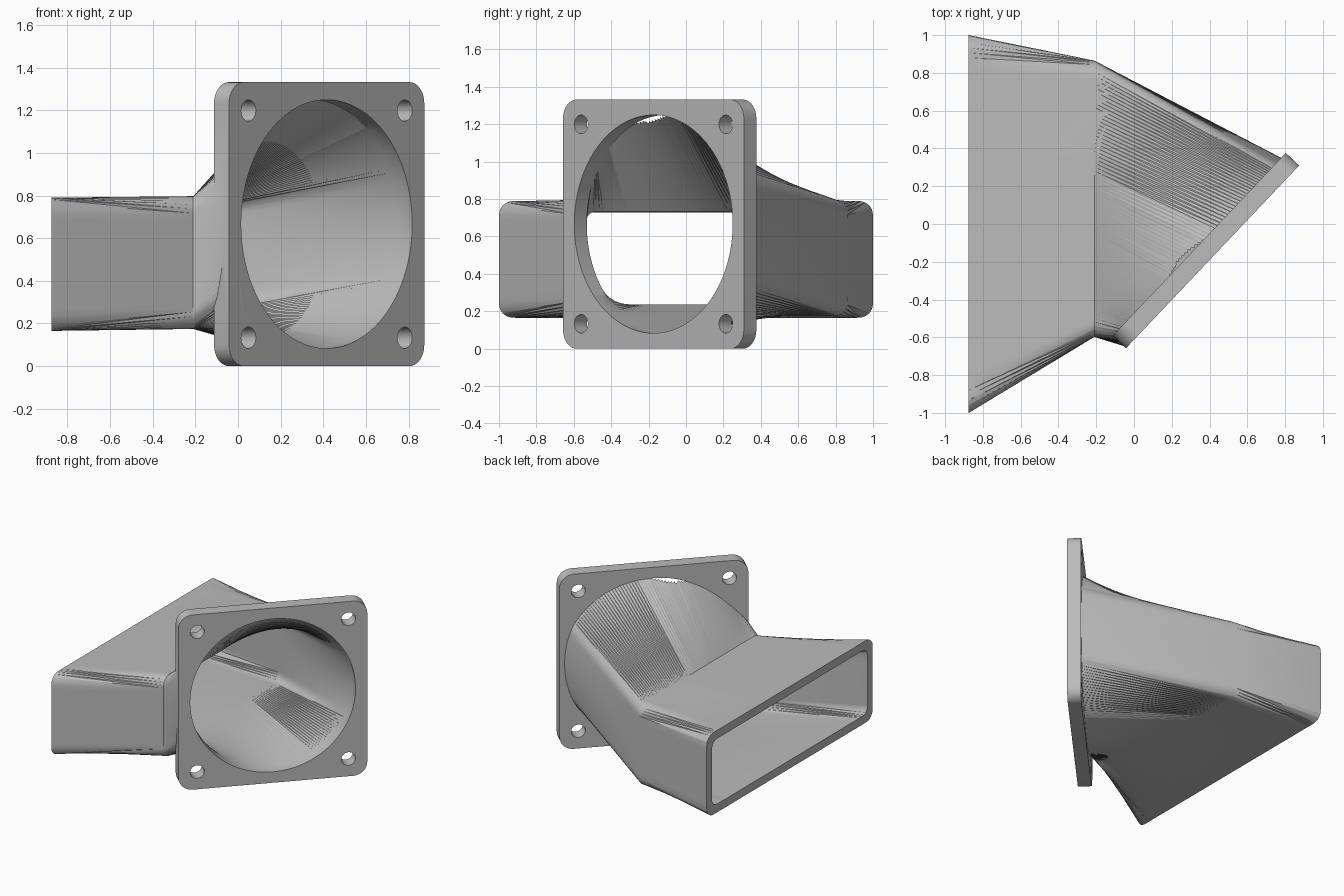
import bpy
import bmesh
from math import sin, cos, pi, radians
from mathutils import Vector

cube = bpy.data.objects.get("Cube")
if cube:
    bpy.data.objects.remove(cube, do_unlink=True)

grey = bpy.data.materials.new("light grey plastic")
grey.use_nodes = True
colour = (0.5, 0.5, 0.5, 1)
grey.diffuse_color = colour
grey.node_tree.nodes["Principled BSDF"].inputs["Base Color"].default_value = colour

# Mounting plane: centre of the front face, its sideways and outward directions
CENTRE = Vector((0.416, -0.174, 0.666))
ALONG = Vector((0.688, 0.726, 0)).normalized()
OUT = Vector((ALONG.y, -ALONG.x, 0))
UP = Vector((0, 0, 1))
THICK = 0.097
WALL = 0.063
COUNT = 192


def loft(name, rings):
    """Closed solid skinned through rings of equally many points."""
    bm = bmesh.new()
    loops = [[bm.verts.new(p) for p in ring] for ring in rings]
    n = len(loops[0])
    for a, b in zip(loops, loops[1:]):
        for i in range(n):
            j = (i + 1) % n
            bm.faces.new((a[i], a[j], b[j], b[i]))
    sides = bm.faces[:]
    bm.faces.new(loops[0])
    bm.faces.new(loops[-1])
    bmesh.ops.triangulate(bm, faces=sides)
    bmesh.ops.recalc_face_normals(bm, faces=bm.faces)
    mesh = bpy.data.meshes.new(name)
    bm.to_mesh(mesh)
    bm.free()
    mesh.materials.append(grey)
    obj = bpy.data.objects.new(name, mesh)
    bpy.context.collection.objects.link(obj)
    return obj


def rounded(u0, u1, v0, v1, r, steps=8):
    """Outline of a rounded rectangle."""
    pts = []
    corners = [(u1 - r, v1 - r), (u0 + r, v1 - r), (u0 + r, v0 + r), (u1 - r, v0 + r)]
    for i, (cu, cv) in enumerate(corners):
        for k in range(steps + 1):
            a = (i + k / steps) * pi / 2
            pts.append((cu + r * cos(a), cv + r * sin(a)))
    return pts


def circle(radius, cu=0, cv=0, n=COUNT):
    return [(cu + radius * cos(2 * pi * i / n), cv + radius * sin(2 * pi * i / n))
            for i in range(n)]


def on_plate(outline, depth):
    """Place an outline parallel to the mounting plane."""
    return [CENTRE + ALONG * u + UP * v + OUT * depth for u, v in outline]


def section(x, y0, y1, z0, z1, inset):
    """Rectangular cross-section, evenly spaced from the middle of its +y side."""
    start = (y1 - inset, (z0 + z1) / 2)
    outline = rounded(y0 + inset, y1 - inset, z0 + inset, z1 - inset, 0.075 - inset * 0.3)
    path = [Vector((x, y, z)) for y, z in [start] + outline + [start]]
    lengths = [(b - a).length for a, b in zip(path, path[1:])]
    step = sum(lengths) / COUNT
    ring, seg, done = [], 0, 0.0
    for i in range(COUNT):
        while i * step > done + lengths[seg]:
            done += lengths[seg]
            seg += 1
        ring.append(path[seg].lerp(path[seg + 1], (i * step - done) / lengths[seg]))
    return ring


def combine(target, tool, operation):
    mod = target.modifiers.new("join", 'BOOLEAN')
    mod.operation = operation
    mod.solver = 'EXACT'
    mod.object = tool
    bpy.context.view_layer.objects.active = target
    bpy.ops.object.modifier_apply(modifier=mod.name)
    bpy.data.objects.remove(tool, do_unlink=True)


def channel(inset, overrun):
    """Bend and mouth sections, with the mouth pushed on by a share of the outlet."""
    bend = section(-0.21, -0.598, 0.865, 0.174, 0.797, inset)
    mouth = section(-0.875, -1.0, 1.0, 0.165, 0.79, inset)
    return [bend, [m + (m - b) * overrun for b, m in zip(bend, mouth)]]


# Outer shell: round at the flange face, rectangular from the bend on
adapter = loft("duct_adapter", [on_plate(circle(0.658), 0)] + channel(0, 0))

# Square flange
half = 0.666
plate = rounded(-half, half, -half, half, 0.1)
combine(adapter, loft("flange", [on_plate(plate, 0), on_plate(plate, -THICK)]), 'UNION')

# Air passage: straight bore through the flange, then the duct interior
bore = circle(0.583)
passage = [on_plate(bore, 0.02), on_plate(bore, -THICK)] + channel(WALL, 0.03)
combine(adapter, loft("air_passage", passage), 'DIFFERENCE')

# Screw holes in the four flange corners
for su in (-1, 1):
    for sv in (-1, 1):
        hole = circle(0.05, su * 0.533, sv * 0.533, 32)
        drill = loft("screw_hole", [on_plate(hole, 0.05), on_plate(hole, -0.2)])
        combine(adapter, drill, 'DIFFERENCE')

# Smooth the curved walls, keep edges crisp
bpy.ops.object.select_all(action='DESELECT')
adapter.select_set(True)
bpy.context.view_layer.objects.active = adapter
bpy.ops.object.shade_smooth_by_angle(angle=radians(30))
